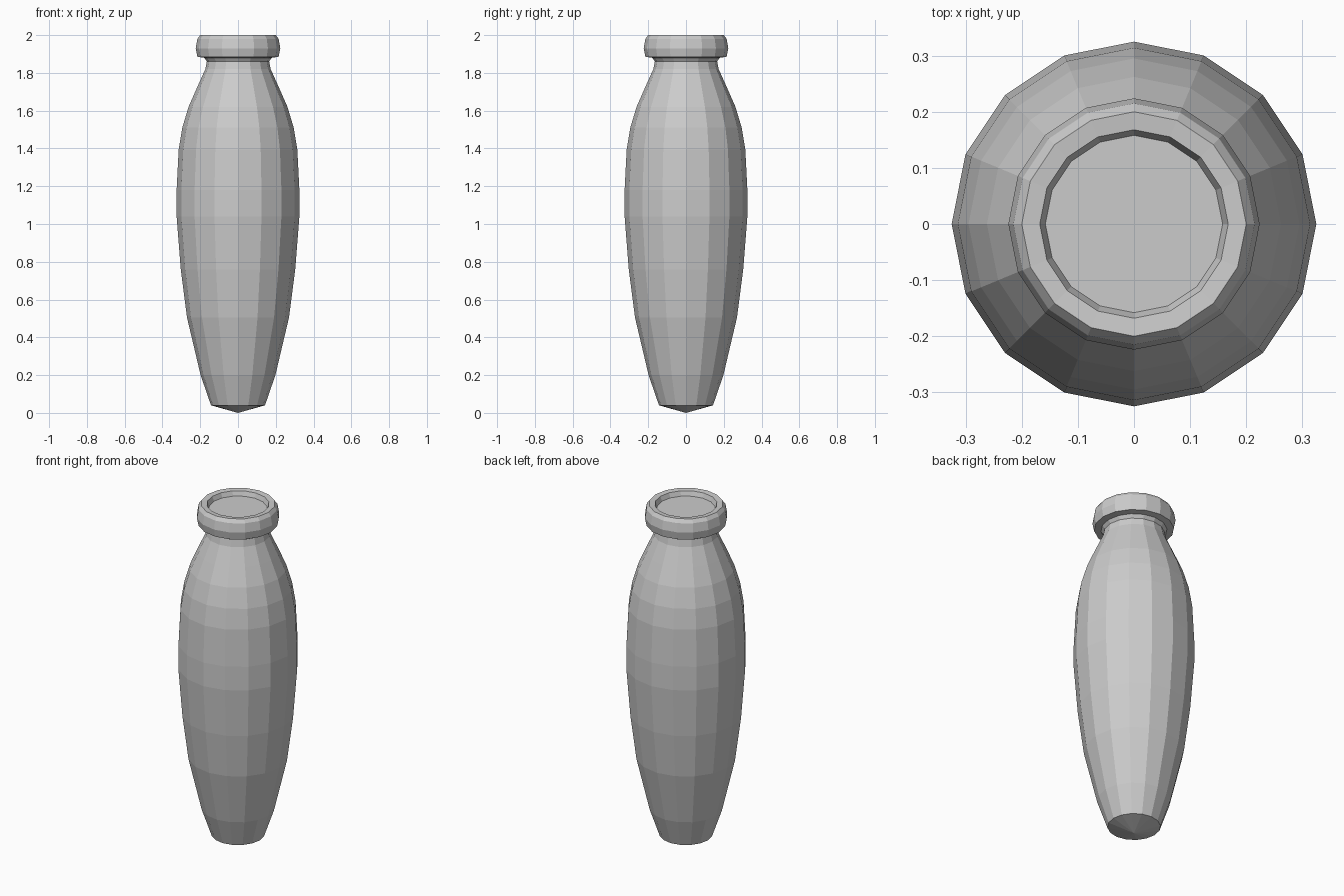
import bpy, bmesh
from math import cos, sin, pi

if "Cube" in bpy.data.objects:
    bpy.data.objects.remove(bpy.data.objects["Cube"])

SIDES = 16


def lathe(name, profile):
    """Revolve (radius, z) points around z; a radius of 0 makes a pole."""
    bm = bmesh.new()
    rings = []
    for r, z in profile:
        if r == 0:
            rings.append([bm.verts.new((0, 0, z))] * SIDES)
        else:
            rings.append([bm.verts.new((r * cos(2 * pi * i / SIDES),
                                        r * sin(2 * pi * i / SIDES), z))
                          for i in range(SIDES)])
    for a, b in zip(rings, rings[1:]):
        for i in range(SIDES):
            j = (i + 1) % SIDES
            corners = list(dict.fromkeys([a[i], a[j], b[j], b[i]]))
            bm.faces.new(corners)
    mesh = bpy.data.meshes.new(name)
    bm.to_mesh(mesh)
    bm.free()
    obj = bpy.data.objects.new(name, mesh)
    bpy.context.collection.objects.link(obj)
    return obj


# Tapered body with a shallow pointed base and a narrow neck
lathe("bottle_body", [
    (0, 0), (0.143, 0.04), (0.198, 0.2), (0.27, 0.505), (0.303, 0.76),
    (0.325, 1.04), (0.325, 1.18), (0.314, 1.395), (0.295, 1.51),
    (0.262, 1.62), (0.218, 1.72), (0.173, 1.82), (0.165, 1.86),
    (0.178, 1.88)])

# Thick rolled rim with a shallow recessed cap inside
lathe("bottle_rim", [
    (0.178, 1.88), (0.215, 1.885), (0.224, 1.93), (0.215, 1.98),
    (0.2, 2.0), (0.168, 1.997), (0.158, 1.97), (0, 1.97)])
